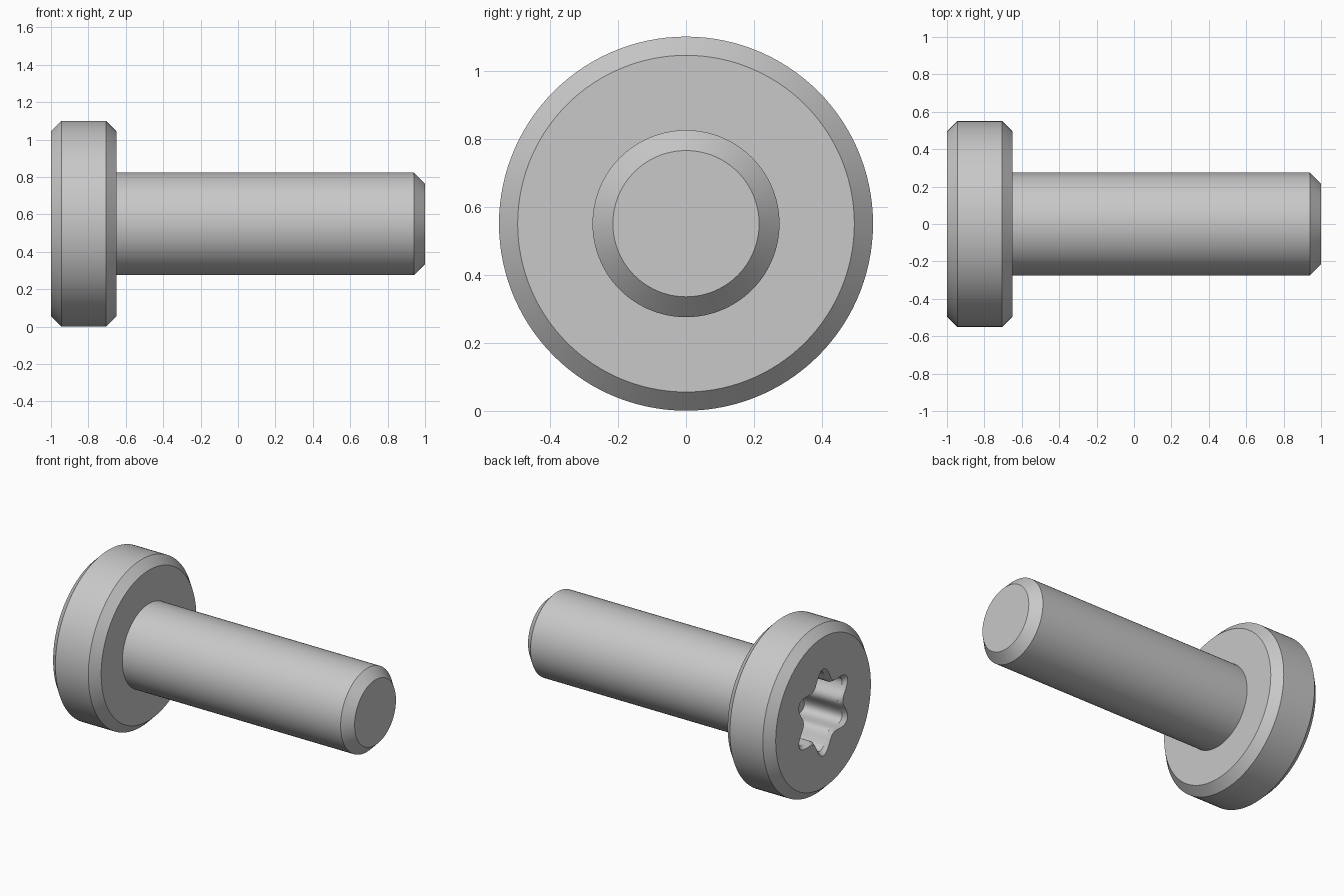
import bpy, bmesh, math

cube = bpy.data.objects.get("Cube")
if cube:
    bpy.data.objects.remove(cube, do_unlink=True)

SEGMENTS = 120
AXIS_Z = 0.55

steel = bpy.data.materials.new("light grey steel")
steel.use_nodes = True
grey = (0.58, 0.58, 0.58, 1)
steel.diffuse_color = grey
steel.node_tree.nodes["Principled BSDF"].inputs["Base Color"].default_value = grey


def circle(radius):
    return lambda a: radius


def star(scale):
    # six rounded lobes, one pointing straight up
    return lambda a: scale * (0.195 + 0.08 * ((1 + math.cos(6 * a)) / 2) ** 1.2)


# Sections along the axis, from the shaft tip to the socket floor
sections = [
    (1.0, circle(0.215)), (0.94, circle(0.275)),       # shaft tip chamfer
    (-0.65, circle(0.275)), (-0.65, circle(0.495)),    # underside of head
    (-0.705, circle(0.55)), (-0.945, circle(0.55)),    # head rim
    (-1.0, circle(0.495)), (-1.0, star(1.04)),         # head face
    (-0.975, star(0.95)), (-0.7, star(0.95)),          # star socket
]

bm = bmesh.new()
rings = []
for x, radius in sections:
    ring = []
    for i in range(SEGMENTS):
        a = math.tau * i / SEGMENTS
        r = radius(a)
        ring.append(bm.verts.new((x, r * math.sin(a), AXIS_Z + r * math.cos(a))))
    rings.append(ring)

for first, second in zip(rings, rings[1:]):
    for i in range(SEGMENTS):
        j = (i + 1) % SEGMENTS
        bm.faces.new((first[i], first[j], second[j], second[i]))

# Flat shaft end and socket floor
bm.faces.new(rings[0])
bm.faces.new(rings[-1])
bmesh.ops.recalc_face_normals(bm, faces=bm.faces)

mesh = bpy.data.meshes.new("screw")
bm.to_mesh(mesh)
bm.free()
mesh.materials.append(steel)
screw = bpy.data.objects.new("screw", mesh)
bpy.context.collection.objects.link(screw)

bpy.ops.object.select_all(action="DESELECT")
screw.select_set(True)
bpy.context.view_layer.objects.active = screw
bpy.ops.object.shade_smooth_by_angle(angle=math.radians(30))
